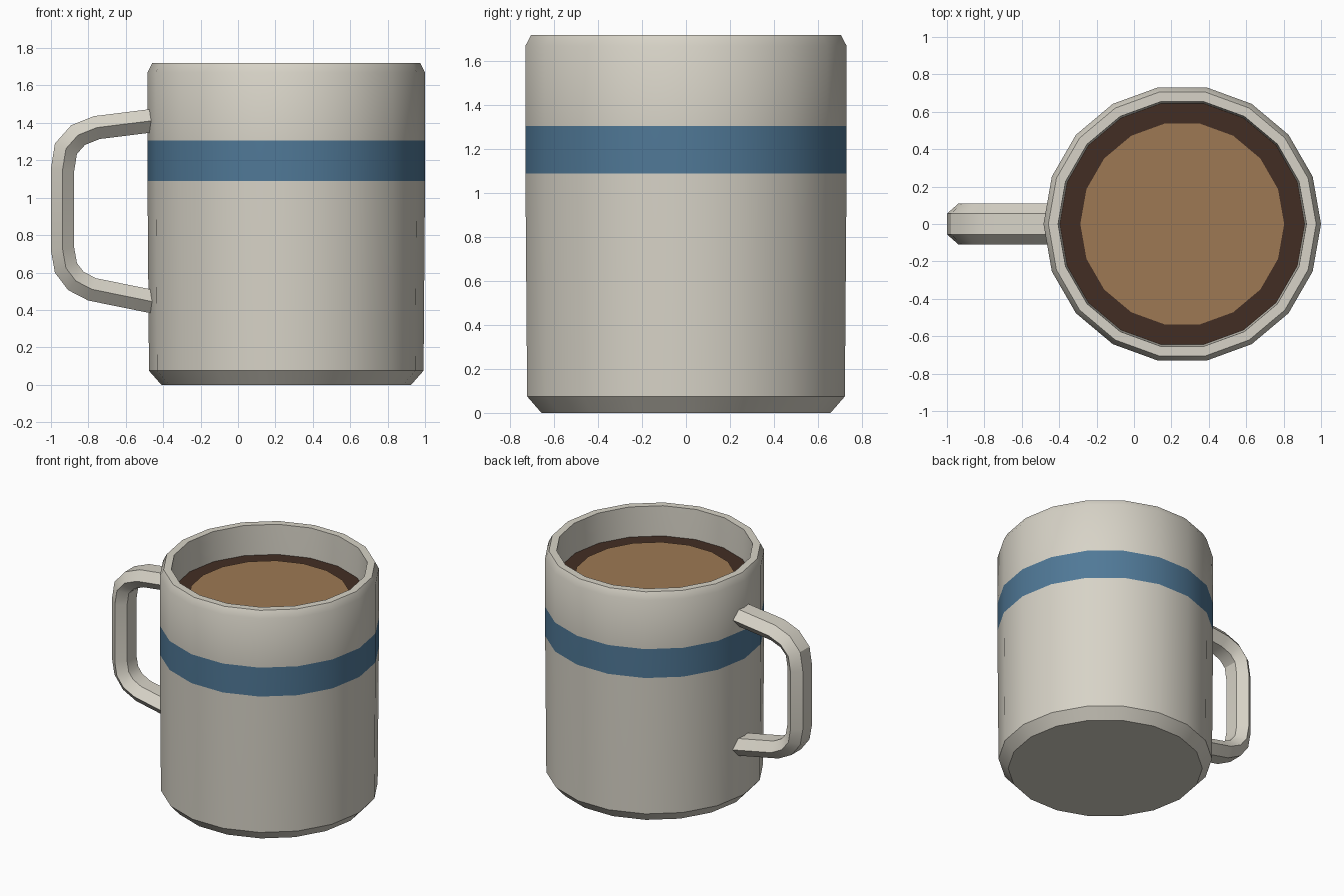
import bpy, bmesh, math
from mathutils import Vector

if "Cube" in bpy.data.objects:
    bpy.data.objects.remove(bpy.data.objects["Cube"])

SIDES = 18
CX = 0.258  # axis of the cup body


def material(name, rgb):
    m = bpy.data.materials.new(name)
    m.diffuse_color = (*rgb, 1)
    m.use_nodes = True
    m.node_tree.nodes["Principled BSDF"].inputs["Base Color"].default_value = m.diffuse_color
    return m


CREAM = material("cream_glaze", (0.68, 0.65, 0.57))
BLUE = material("blue_glaze", (0.08, 0.19, 0.31))
DARK = material("dark_coffee", (0.055, 0.027, 0.017))
FOAM = material("coffee_foam", (0.34, 0.19, 0.088))


def skin(name, rings, mats, pick=lambda i: 0):
    """Bridge rings of points, cap both ends, shade smooth by angle."""
    bm = bmesh.new()
    loops = [[bm.verts.new(p) for p in ring] for ring in rings]
    n = len(loops[0])
    for i, (a, b) in enumerate(zip(loops, loops[1:])):
        for k in range(n):
            f = bm.faces.new((a[k], a[(k + 1) % n], b[(k + 1) % n], b[k]))
            f.material_index = pick(i)
    bm.faces.new(loops[0][::-1])
    bm.faces.new(loops[-1])
    bmesh.ops.recalc_face_normals(bm, faces=bm.faces)
    mesh = bpy.data.meshes.new(name)
    bm.to_mesh(mesh)
    bm.free()
    ob = bpy.data.objects.new(name, mesh)
    bpy.context.collection.objects.link(ob)
    for m in mats:
        mesh.materials.append(m)
    bpy.ops.object.select_all(action='DESELECT')
    ob.select_set(True)
    bpy.context.view_layer.objects.active = ob
    bpy.ops.object.shade_smooth_by_angle(angle=math.radians(32))
    return ob


def lathe(profile):
    step = math.tau / SIDES
    return [[(CX + r * math.cos(k * step), r * math.sin(k * step), z)
             for k in range(SIDES)] for r, z in profile]


# Cup body: outside from foot to rim, then down the inside; segment 2 is the band
cup = [(0.668, 0), (0.734, 0.075), (0.742, 1.09), (0.742, 1.305), (0.742, 1.67),
       (0.716, 1.72), (0.664, 1.72), (0.655, 1.50), (0.63, 0.12)]
skin("cup", lathe(cup), [CREAM, BLUE], lambda i: int(i == 2))

# Coffee and the lighter foam disc on it
skin("coffee", lathe([(0.645, 1.42), (0.656, 1.50)]), [DARK])
skin("foam", lathe([(0.545, 1.49), (0.545, 1.505)]), [FOAM])

# Handle: hexagonal section swept along a mitred path in the xz plane
path = [Vector(p) for p in [
    (-0.44, 1.414), (-0.755, 1.375), (-0.855, 1.335), (-0.92, 1.262),
    (-0.938, 1.15), (-0.938, 0.725), (-0.92, 0.625), (-0.867, 0.555),
    (-0.78, 0.51), (-0.44, 0.441)]]
section = [(0.055, 0.0625), (0.11, 0), (0.055, -0.0625),
           (-0.055, -0.0625), (-0.11, 0), (-0.055, 0.0625)]
rings = []
for i, p in enumerate(path):
    d_in = (p - path[max(i - 1, 0)]) if i else path[1] - p
    d_out = (path[i + 1] - p) if i < len(path) - 1 else d_in
    d_in, d_out = d_in.normalized(), d_out.normalized()
    t = (d_in + d_out).normalized()
    nrm = Vector((t.y, -t.x)) / t.dot(d_in)
    rings.append([(p.x + nrm.x * v, u, p.y + nrm.y * v) for u, v in section])
skin("handle", rings, [CREAM])
